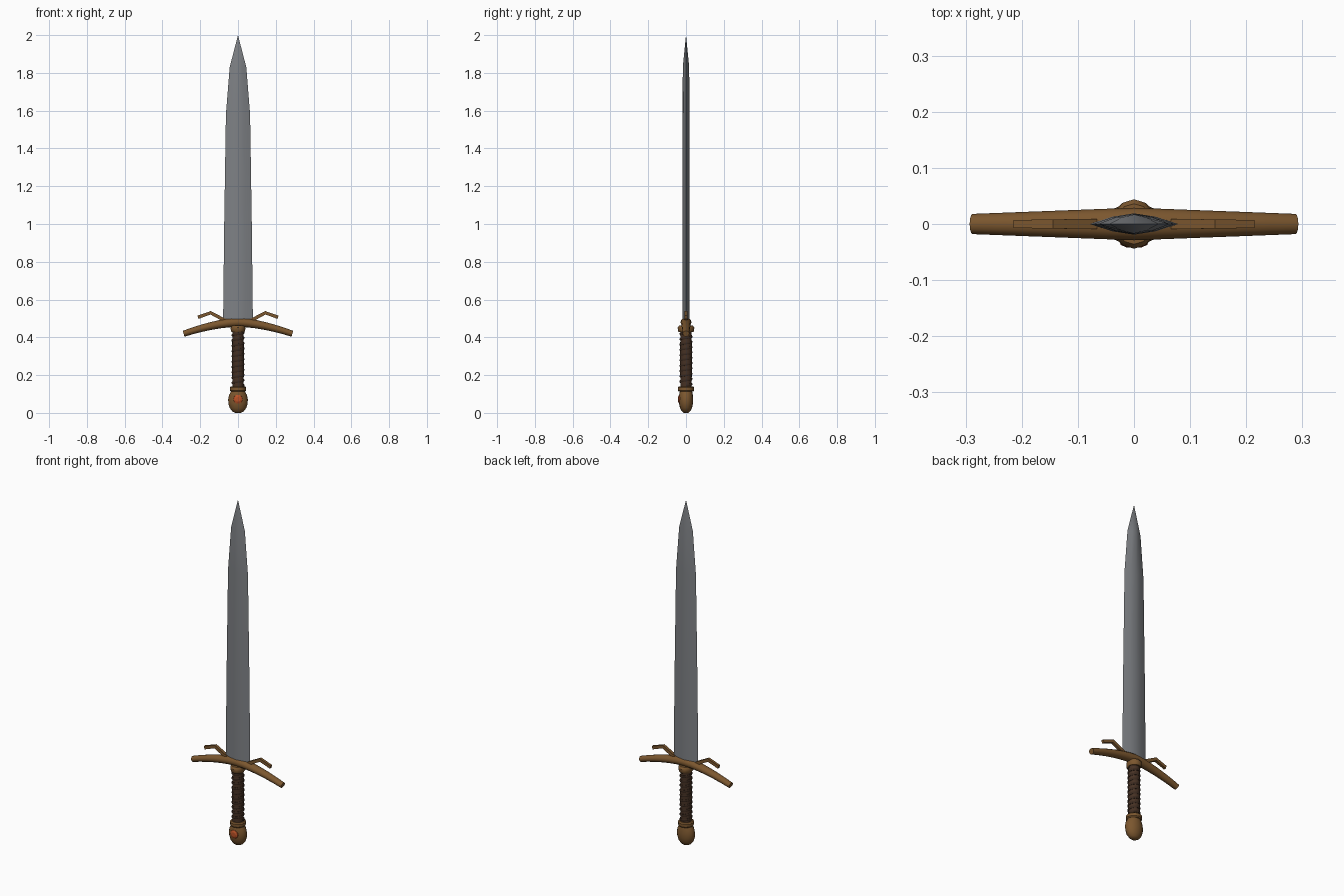
import bpy, bmesh, math
from mathutils import Vector

if "Cube" in bpy.data.objects:
    bpy.data.objects.remove(bpy.data.objects["Cube"])


def material(name, rgb):
    m = bpy.data.materials.new(name)
    m.diffuse_color = (*rgb, 1)
    m.use_nodes = True
    m.node_tree.nodes["Principled BSDF"].inputs["Base Color"].default_value = m.diffuse_color
    return m


steel = material("steel", (0.21, 0.22, 0.235))
bronze = material("bronze", (0.2, 0.095, 0.028))
leather = material("dark leather", (0.06, 0.03, 0.017))
cord = material("leather cord", (0.042, 0.022, 0.013))
red = material("orange gem", (0.5, 0.085, 0.02))


def loft(name, rings, mat, smooth=None):
    """Skin a list of equal-length point rings and cap both ends."""
    bm = bmesh.new()
    vs = [[bm.verts.new(p) for p in r] for r in rings]
    n = len(rings[0])
    for a, b in zip(vs, vs[1:]):
        for i in range(n):
            j = (i + 1) % n
            bm.faces.new((a[i], a[j], b[j], b[i]))
    bm.faces.new(vs[0])
    bm.faces.new(vs[-1])
    bmesh.ops.remove_doubles(bm, verts=bm.verts, dist=0.0002)
    bmesh.ops.recalc_face_normals(bm, faces=bm.faces)
    me = bpy.data.meshes.new(name)
    bm.to_mesh(me)
    bm.free()
    me.materials.append(mat)
    ob = bpy.data.objects.new(name, me)
    bpy.context.collection.objects.link(ob)
    if smooth:
        bpy.ops.object.select_all(action='DESELECT')
        ob.select_set(True)
        bpy.context.view_layer.objects.active = ob
        bpy.ops.object.shade_smooth_by_angle(angle=math.radians(smooth))
    return ob


def turned(name, profile, mat, n=16, smooth=35):
    """Upright part from (z, x radius, y radius) levels."""
    rings = [[(rx * math.cos(2 * math.pi * i / n), ry * math.sin(2 * math.pi * i / n), z)
              for i in range(n)] for z, rx, ry in profile]
    return loft(name, rings, mat, smooth)


def bar(name, path, mat, n, turn=0.0, smooth=None):
    """Bar along an xz path of (x, z, half height, half depth)."""
    rings = []
    for k, (x, z, h, d) in enumerate(path):
        a, b = path[max(k - 1, 0)], path[min(k + 1, len(path) - 1)]
        t = Vector((b[0] - a[0], 0, b[1] - a[1])).normalized()
        up = Vector((-t.z, 0, t.x))
        rings.append([Vector((x, 0, z)) + up * h * math.cos(w) + Vector((0, d * math.sin(w), 0))
                      for w in (turn + 2 * math.pi * i / n for i in range(n))])
    return loft(name, rings, mat, smooth)


# Blade: lens section, tapering to a point
section = [(1, 0), (0.5, 0.68), (0, 1), (-0.5, 0.68), (-1, 0), (-0.5, -0.68), (0, -1), (0.5, -0.68)]
levels = [(0.47, 0.079, 0.019), (1.0, 0.073, 0.019), (1.58, 0.064, 0.018),
          (1.83, 0.044, 0.017), (2.0, 0.0001, 0.0001)]
loft("blade", [[(w * x, t * y, z) for x, y in section] for z, w, t in levels], steel, 35)

# Crossguard: drooping tapered bar
guard = []
for i in range(-6, 7):
    u = abs(i) / 6
    guard.append((0.288 * i / 6, 0.48 - 0.061 * u ** 1.6, 0.025 - 0.009 * u, 0.029 - 0.011 * u))
bar("crossguard", guard, bronze, 12, smooth=40)

# Small bent prongs above the guard
for s, side in ((1, "right"), (-1, "left")):
    pts = [(0.07, 0.49), (0.145, 0.53), (0.212, 0.506)]
    bar(side + "_prong", [(s * x, z, 0.013, 0.013 - 0.0015 * k) for k, (x, z) in enumerate(pts)],
        bronze, 4, math.pi / 4)

# Grip core and spiral cord
turned("grip", [(0.12, 0.030, 0.030), (0.28, 0.031, 0.031), (0.45, 0.030, 0.030)], leather)
turns, per = 10, 16
spiral = []
for i in range(turns * per + 1):
    a = 2 * math.pi * i / per
    z = 0.145 + 0.28 * i / (turns * per)
    spiral.append([((0.0295 + 0.0055 * math.cos(w)) * math.cos(a),
                    (0.0295 + 0.0055 * math.cos(w)) * math.sin(a), z + 0.007 * math.sin(w))
                   for w in (2 * math.pi * k / 6 for k in range(6))])
loft("grip_cord", spiral, cord, 50)

# Collars at both ends of the grip
turned("upper_collar", [(0.427, 0.034, 0.038), (0.434, 0.038, 0.043),
                        (0.452, 0.039, 0.044), (0.462, 0.034, 0.036)], bronze, 12)
turned("lower_collar", [(0.112, 0.038, 0.038), (0.118, 0.043, 0.043),
                        (0.134, 0.043, 0.043), (0.14, 0.037, 0.037)], bronze, 12)

# Pommel: flattened egg
turned("pommel", [(0.0, 0.014, 0.012), (0.008, 0.030, 0.022), (0.026, 0.044, 0.032),
                  (0.05, 0.051, 0.037), (0.072, 0.052, 0.038), (0.095, 0.047, 0.036),
                  (0.112, 0.038, 0.033), (0.12, 0.034, 0.031)], bronze, 16, 45)

# Gem set in the front of the pommel
gem_rings = [[(r * math.cos(a), y, 0.072 + r * math.sin(a))
              for a in (2 * math.pi * i / 10 for i in range(10))]
             for y, r in ((-0.028, 0.026), (-0.037, 0.024), (-0.042, 0.013))]
loft("pommel_gem", gem_rings, red)
